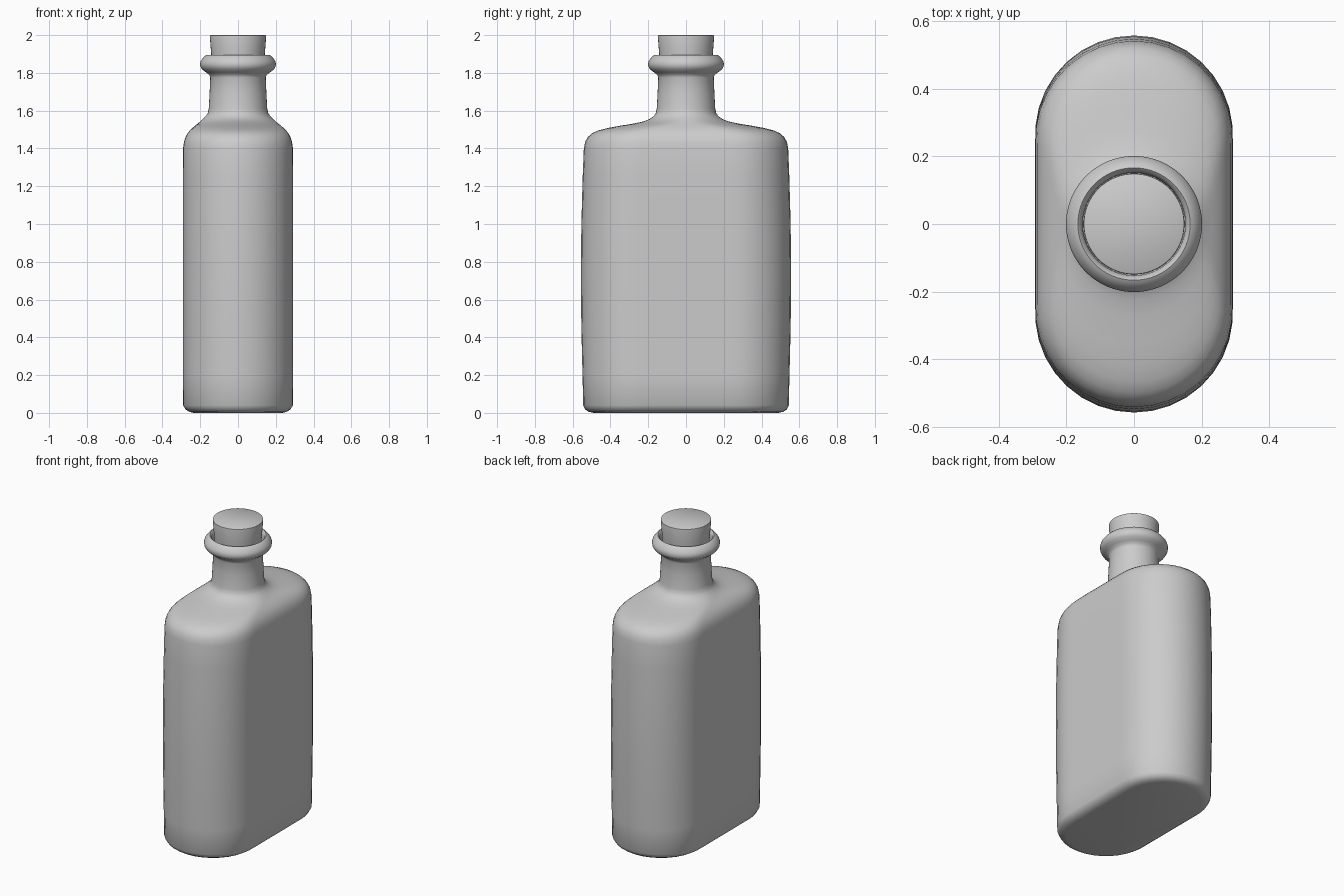
import bpy, bmesh
from math import sin, cos, pi, sqrt, radians

if "Cube" in bpy.data.objects:
    bpy.data.objects.remove(bpy.data.objects["Cube"])

SEG = 64


def ring_point(t, a, b):
    """Point at polar angle t on a stadium with half width a (x), half length b (y)."""
    c, s, k = abs(cos(t)), abs(sin(t)), max(b - a, 0.0)
    if a * s <= k * c:
        r = a / c
    else:
        r = k * s + sqrt(max(a * a - k * k * c * c, 0.0))
    return r * cos(t), r * sin(t)


def loft(name, rows, angle):
    """Skin stacked (z, half width, half length) rings and cap both ends."""
    bm = bmesh.new()
    rings = []
    for z, a, b in rows:
        pts = [ring_point(2 * pi * i / SEG, a, b) for i in range(SEG)]
        rings.append([bm.verts.new((x, y, z)) for x, y in pts])
    for lo, hi in zip(rings, rings[1:]):
        for i in range(SEG):
            j = (i + 1) % SEG
            bm.faces.new((lo[i], lo[j], hi[j], hi[i]))
    bm.faces.new(rings[0][::-1])
    bm.faces.new(rings[-1])
    bmesh.ops.recalc_face_normals(bm, faces=bm.faces)
    mesh = bpy.data.meshes.new(name)
    bm.to_mesh(mesh)
    bm.free()
    ob = bpy.data.objects.new(name, mesh)
    bpy.context.collection.objects.link(ob)
    bpy.ops.object.select_all(action='DESELECT')
    ob.select_set(True)
    bpy.context.view_layer.objects.active = ob
    bpy.ops.object.shade_smooth_by_angle(angle=radians(angle))
    return ob


# Flask body: flat base, slightly bulging ends, sloping shoulder
body = [
    (0.0, 0.235, 0.49), (0.006, 0.258, 0.515), (0.018, 0.277, 0.533),
    (0.04, 0.291, 0.544), (0.2, 0.292, 0.548), (0.45, 0.292, 0.554),
    (0.72, 0.292, 0.557), (1.0, 0.292, 0.554), (1.25, 0.292, 0.547),
    (1.40, 0.291, 0.541), (1.435, 0.286, 0.534), (1.46, 0.278, 0.520),
    (1.48, 0.267, 0.498), (1.495, 0.255, 0.465), (1.508, 0.242, 0.415),
    (1.52, 0.228, 0.350), (1.532, 0.213, 0.275), (1.543, 0.200, 0.225),
    (1.555, 0.187, 0.194),
]
# Round neck, rolled lip and mouth recess
neck = [
    (1.57, 0.172), (1.585, 0.161), (1.61, 0.155), (1.70, 0.150),
    (1.775, 0.147), (1.79, 0.152), (1.803, 0.170), (1.818, 0.190),
    (1.833, 0.199), (1.848, 0.201), (1.863, 0.197), (1.88, 0.185),
    (1.89, 0.175), (1.895, 0.166), (1.888, 0.158), (1.87, 0.152),
    (1.80, 0.150),
]
loft("bottle", body + [(z, r, r) for z, r in neck], 50)

# Tapered cork stopper
cork = [(1.78, 0.134), (1.90, 0.142), (1.992, 0.149), (1.998, 0.148), (2.0, 0.145)]
loft("cork", [(z, r, r) for z, r in cork], 40)
